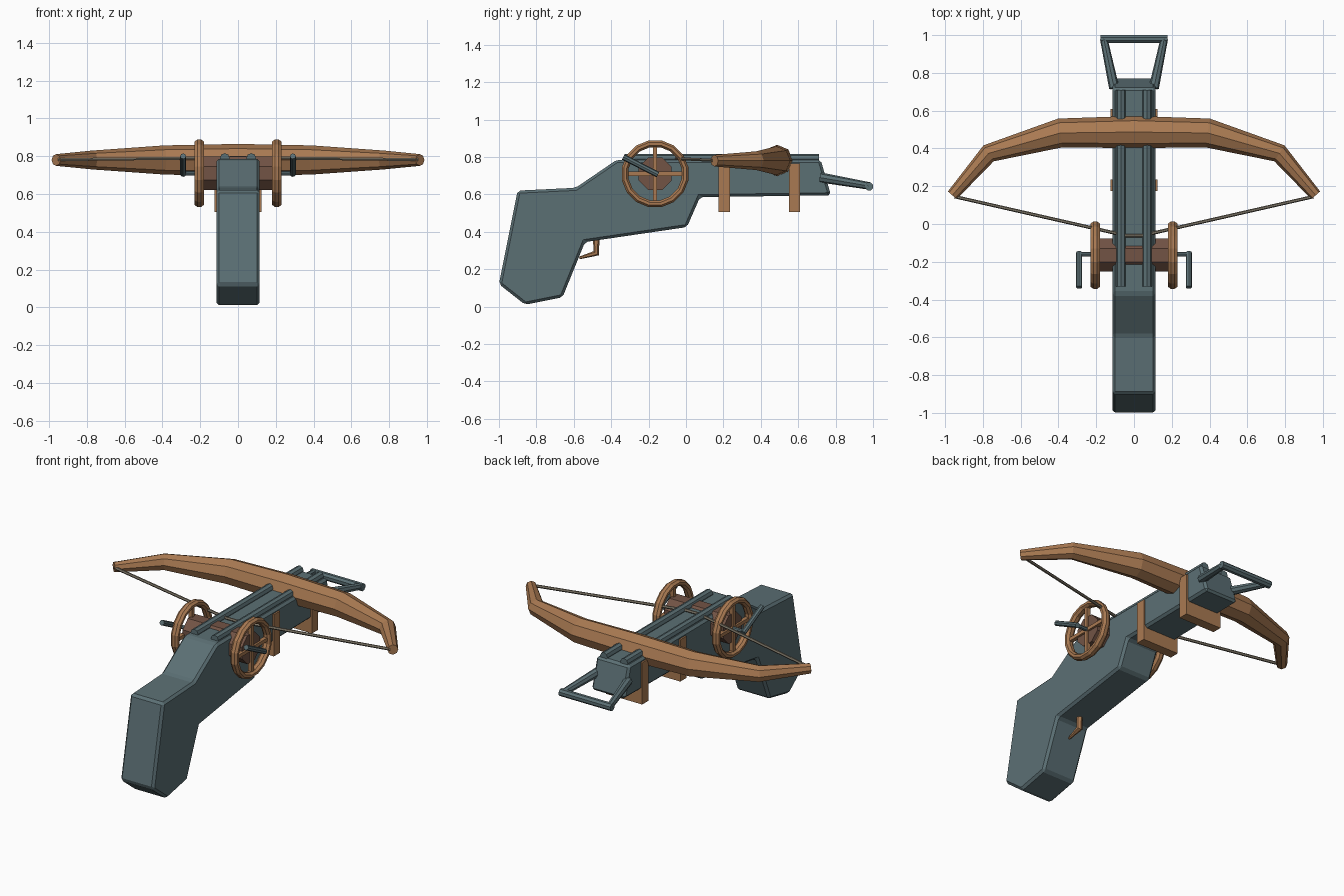
import bpy, bmesh, math
from mathutils import Vector

cube = bpy.data.objects.get("Cube")
if cube:
    bpy.data.objects.remove(cube, do_unlink=True)


def material(name, rgb):
    m = bpy.data.materials.new(name)
    m.use_nodes = True
    m.diffuse_color = (*rgb, 1)
    m.node_tree.nodes["Principled BSDF"].inputs["Base Color"].default_value = (*rgb, 1)
    return m


STEEL = material("blue grey steel", (0.105, 0.16, 0.175))
WOOD = material("warm wood", (0.40, 0.195, 0.085))
DARK = material("dark wood", (0.17, 0.088, 0.06))
CORD = material("cord", (0.23, 0.20, 0.15))


def finish(name, bm, mat):
    bmesh.ops.recalc_face_normals(bm, faces=bm.faces)
    me = bpy.data.meshes.new(name)
    bm.to_mesh(me)
    bm.free()
    me.materials.append(mat)
    ob = bpy.data.objects.new(name, me)
    bpy.context.collection.objects.link(ob)
    return ob


def box(name, mat, centre, size):
    bm = bmesh.new()
    bmesh.ops.create_cube(bm, size=1)
    for v in bm.verts:
        v.co = Vector(centre) + v.co * Vector(size)
    return finish(name, bm, mat)


def sweep(name, mat, path, radii, sides=8, turn=0.0, closed=False, wide=1.0, up=(0, 0, 1)):
    """Faceted tube along a path, mitred at the bends; wide stretches it along up."""
    bm = bmesh.new()
    pts = [Vector(p) for p in path]
    n = len(pts)
    rings = []
    for i, p in enumerate(pts):
        ends = (pts[i - 1], pts[(i + 1) % n]) if closed else (pts[max(i - 1, 0)], pts[min(i + 1, n - 1)])
        a, b = (p - ends[0]).normalized(), (ends[1] - p).normalized()
        t = (a + b).normalized()
        side = t.cross(Vector(up)).normalized()
        top = side.cross(t)
        r = radii[i] if isinstance(radii, (list, tuple)) else radii
        ring = []
        for k in range(sides):
            ang = turn + math.tau * k / sides
            ring.append(bm.verts.new(p + r * (side * math.cos(ang) + top * math.sin(ang) * wide)))
        rings.append(ring)
    for i in range(n if closed else n - 1):
        r0, r1 = rings[i], rings[(i + 1) % n]
        for k in range(sides):
            j = (k + 1) % sides
            bm.faces.new((r0[k], r0[j], r1[j], r1[k]))
    if not closed:
        bm.faces.new(rings[0])
        bm.faces.new(rings[-1])
    return finish(name, bm, mat)


# Stock: extruded side profile with chamfered edges
profile = [(-0.9, 0.62), (-0.59, 0.635), (-0.37, 0.785), (0.72, 0.785), (0.775, 0.595), (0.075, 0.585),
           (0.005, 0.425), (-0.54, 0.345), (-0.66, 0.05), (-0.86, 0.01), (-1.0, 0.12)]
bm = bmesh.new()
face = bm.faces.new([bm.verts.new((-0.115, y, z)) for y, z in profile])
new = bmesh.ops.extrude_face_region(bm, geom=[face])["geom"]
bmesh.ops.translate(bm, vec=(0.23, 0, 0), verts=[g for g in new if isinstance(g, bmesh.types.BMVert)])
stock = finish("stock", bm, STEEL)
bevel = stock.modifiers.new("chamfer", "BEVEL")
bevel.width, bevel.segments = 0.014, 1

# Bow: octagonal limb bent in straight sections
half = [(0.39, 0.482, 0.077), (0.77, 0.374, 0.05), (0.962, 0.152, 0.031)]
limb = [(-x, y, r) for x, y, r in reversed(half)] + [(0, 0.487, 0.085)] + half
sweep("bow", WOOD, [(x, y, 0.78) for x, y, r in limb], [r for x, y, r in limb])

# Bowstring drawn back over the stock
sweep("bowstring", CORD, [(-0.95, 0.145, 0.782), (-0.04, -0.062, 0.792), (0.04, -0.062, 0.792),
                          (0.95, 0.145, 0.782)], 0.009, sides=6)

# Straps wrapped under the stock
for name, y in (("rear_strap", 0.205), ("front_strap", 0.58)):
    box(name, WOOD, (0, y, 0.635), (0.25, 0.06, 0.26))

# Winding drum through the stock
AY, AZ, WX = -0.165, 0.71, 0.205
sweep("winding_drum", DARK, [(-WX, AY, AZ), (WX, AY, AZ)], 0.095, turn=math.pi / 8)

for s, label in ((1, "left"), (-1, "right")):
    # Bolt rail
    sweep(label + "_rail", STEEL, [(s * 0.07, -0.33, 0.79), (s * 0.07, 0.71, 0.79)], 0.026)

    # Wheel rim and crossed spokes
    rim = []
    for i in range(16):
        a = math.tau * (i + 0.5) / 16
        rim.append((s * WX, AY + 0.163 * math.cos(a), AZ + 0.163 * math.sin(a)))
    sweep(label + "_wheel_rim", WOOD, rim, 0.02, turn=math.pi / 8, closed=True, wide=1.35, up=(1, 0, 0))
    box(label + "_upright_spoke", WOOD, (s * WX, AY, AZ), (0.025, 0.022, 0.32))
    box(label + "_level_spoke", WOOD, (s * WX, AY, AZ), (0.025, 0.32, 0.022))

    # Crank: axle stub and angled grip
    sweep(label + "_crank_axle", STEEL, [(s * 0.19, AY + 0.005, AZ), (s * 0.3, AY + 0.005, AZ)], 0.012)
    sweep(label + "_crank_grip", STEEL, [(s * 0.29, AY + 0.015, AZ - 0.005), (s * 0.29, -0.335, 0.8)], 0.016)

    # Stirrup side bar
    sweep(label + "_stirrup_bar", STEEL, [(s * 0.105, 0.72, 0.69), (s * 0.16, 0.98, 0.645)], [0.027, 0.02])

# Stirrup foot bar
sweep("stirrup_foot_bar", STEEL, [(-0.178, 0.979, 0.643), (0.178, 0.979, 0.643)], 0.023, turn=math.pi / 8)

# Trigger
sweep("trigger", WOOD, [(0, -0.48, 0.38), (0, -0.48, 0.285), (0, -0.57, 0.26)], [0.018, 0.018, 0.007],
      sides=6, up=(1, 0, 0))
